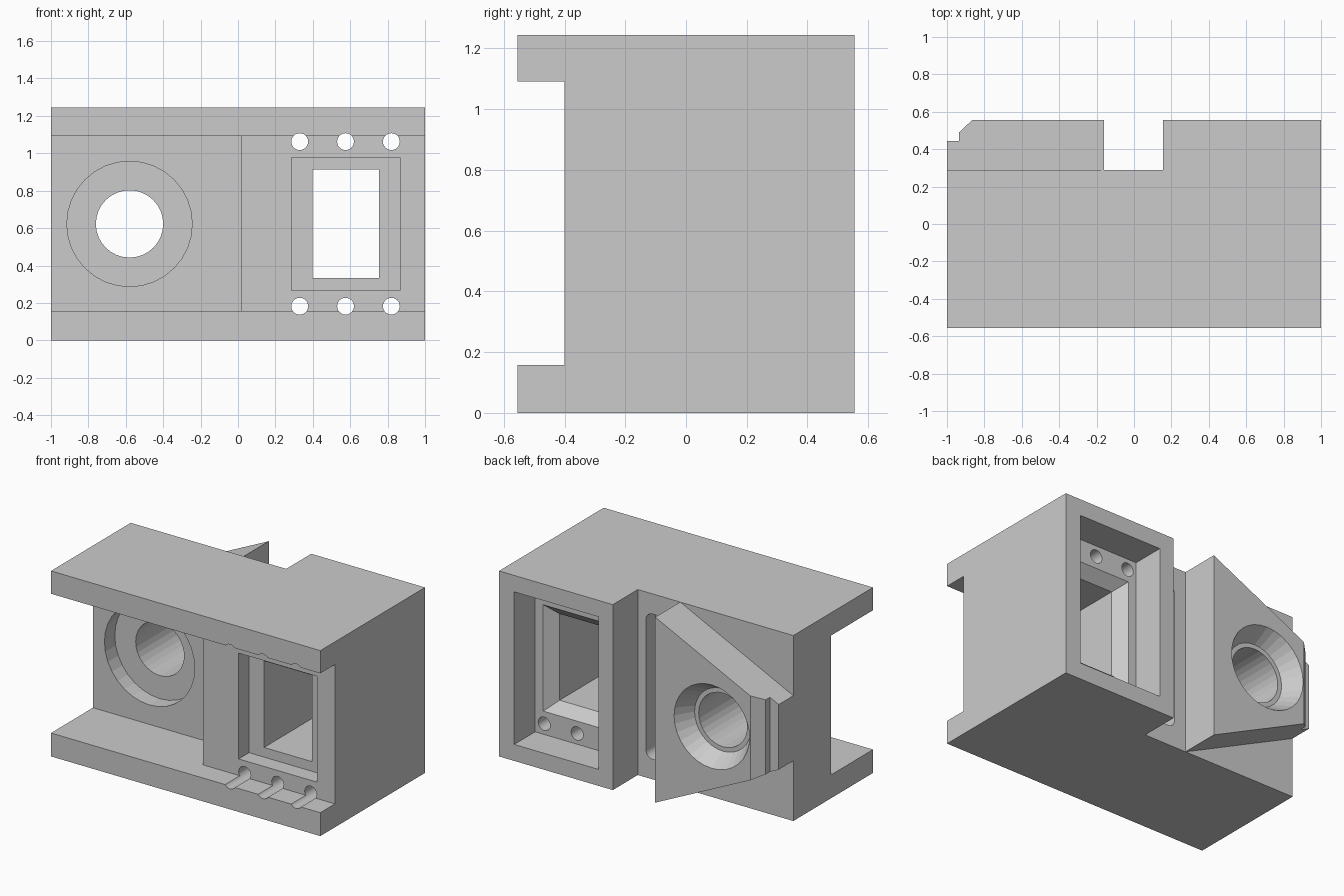
import bpy, bmesh
from math import cos, sin, pi

if "Cube" in bpy.data.objects:
    bpy.data.objects.remove(bpy.data.objects["Cube"])

H = 1.245          # overall height
MID = H / 2        # mirror height
BACK = 0.555       # half depth


def loft(name, rings):
    """Closed solid through a series of equal-length point loops."""
    bm = bmesh.new()
    loops = [[bm.verts.new(p) for p in ring] for ring in rings]
    n = len(loops[0])
    for a, b in zip(loops, loops[1:]):
        for i in range(n):
            j = (i + 1) % n
            bm.faces.new((a[i], a[j], b[j], b[i]))
    bm.faces.new(loops[0][::-1])
    bm.faces.new(loops[-1])
    bmesh.ops.recalc_face_normals(bm, faces=bm.faces)
    mesh = bpy.data.meshes.new(name)
    bm.to_mesh(mesh)
    bm.free()
    ob = bpy.data.objects.new(name, mesh)
    bpy.context.collection.objects.link(ob)
    return ob


def prism_z(name, pts, z0, z1):
    return loft(name, [[(x, y, z) for x, y in pts] for z in (z0, z1)])


def prism_y(name, pts, y0, y1):
    return loft(name, [[(x, y, z) for x, z in pts] for y in (y0, y1)])


def bore(name, cx, cz, steps, n=32):
    """Stepped round cutter along y from (y, radius) pairs."""
    return loft(name, [[(cx + r * cos(2 * pi * i / n), y, cz + r * sin(2 * pi * i / n))
                        for i in range(n)] for y, r in steps])


def window(name, cx, steps):
    """Stepped rectangular cutter along y from (y, half width, half height)."""
    return loft(name, [[(cx - w, y, MID - h), (cx + w, y, MID - h),
                        (cx + w, y, MID + h), (cx - w, y, MID + h)] for y, w, h in steps])


def cut(body, cutter):
    cutter.hide_render = True
    mod = body.modifiers.new(cutter.name, 'BOOLEAN')
    mod.operation, mod.solver, mod.object = 'DIFFERENCE', 'EXACT', cutter
    bpy.context.view_layer.objects.active = body
    bpy.ops.object.modifier_apply(modifier=mod.name)
    bpy.data.objects.remove(cutter)


# Main block with rear notch and stepped corner
housing = prism_z("housing", [
    (-1, -BACK), (1, -BACK), (1, BACK), (0.155, BACK), (0.155, 0.29), (-0.16, 0.29),
    (-0.16, BACK), (-0.866, BACK), (-0.935, 0.49), (-0.935, 0.445), (-1, 0.445)], 0, H)

# Front channel, deeper on the left
cut(housing, prism_z("channel", [
    (-1.1, -0.7), (1.1, -0.7), (1.1, -0.40), (0.02, -0.40), (0.02, -0.11), (-1.1, -0.11)],
    0.157, 1.092))

# Slopes that taper the rear boss, above and below
for side in (1, -1):
    pts = [(-1.2, 0.1225), (0, 0.6995), (0, 0.8), (-1.2, 0.8)]
    cut(housing, prism_y("taper", [(x, MID + side * z) for x, z in pts], 0.29, 0.7))

# Round port: front counterbore, through hole, rear countersink
cut(housing, bore("port", -0.58, MID, [
    (-0.3, 0.335), (0.0, 0.335), (0.0, 0.18), (0.437, 0.18),
    (0.437, 0.21), (BACK, 0.28), (0.6, 0.307)]))

# Rectangular window: front recess, opening, bevel, rear pocket
cut(housing, window("window", 0.575, [
    (-0.5, 0.29, 0.355), (-0.29, 0.29, 0.355), (-0.29, 0.178, 0.29), (0.265, 0.178, 0.29),
    (0.333, 0.252, 0.357), (0.333, 0.312, 0.512), (0.7, 0.312, 0.512)]))

# Screw holes above and below the window
for x in (0.33, 0.575, 0.82):
    for z in (MID - 0.44, MID + 0.44):
        cut(housing, bore("screw_hole", x, z, [(-0.7, 0.045), (0.45, 0.045)], 24))

# Rounded slot in the floor of the rear notch
R, HW, HH = 0.05, 0.085, 0.487
slot = []
for k, (sx, sz) in enumerate([(1, 1), (-1, 1), (-1, -1), (1, -1)]):
    for i in range(7):
        a = (k + i / 6) * pi / 2
        slot.append((0.01 + sx * (HW - R) + R * cos(a), MID + sz * (HH - R) + R * sin(a)))
cut(housing, prism_y("slot", slot, 0.19, 0.4))
